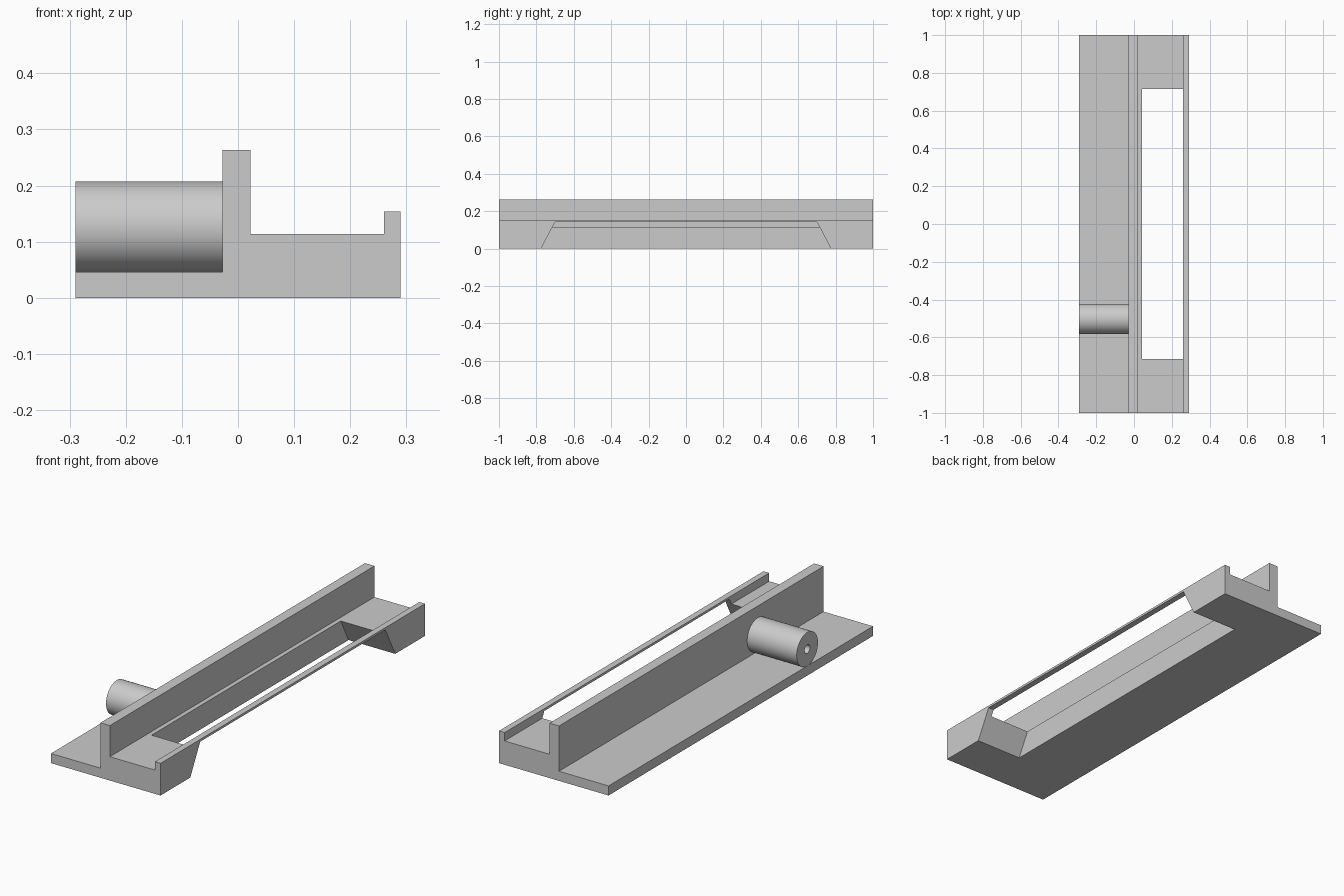
import bpy
import bmesh
import math
from mathutils import Matrix, Vector

cube = bpy.data.objects.get("Cube")
if cube:
    bpy.data.objects.remove(cube, do_unlink=True)

grey = bpy.data.materials.new("light_grey")
grey.use_nodes = True
colour = (0.6, 0.6, 0.6, 1)
grey.diffuse_color = colour
grey.node_tree.nodes["Principled BSDF"].inputs["Base Color"].default_value = colour


def finish(name, bm):
    bmesh.ops.recalc_face_normals(bm, faces=bm.faces)
    mesh = bpy.data.meshes.new(name)
    bm.to_mesh(mesh)
    bm.free()
    mesh.materials.append(grey)
    obj = bpy.data.objects.new(name, mesh)
    bpy.context.collection.objects.link(obj)
    return obj


def prism(name, points, along):
    """Extrude a closed outline along a vector."""
    bm = bmesh.new()
    face = bm.faces.new([bm.verts.new(p) for p in points])
    new = bmesh.ops.extrude_face_region(bm, geom=[face])["geom"]
    verts = [v for v in new if isinstance(v, bmesh.types.BMVert)]
    bmesh.ops.translate(bm, verts=verts, vec=Vector(along))
    return finish(name, bm)


def rod(name, radius, x0, x1, sides):
    """Cylinder along x, on the barrel's axis."""
    bm = bmesh.new()
    place = Matrix.Translation(((x0 + x1) / 2, -0.503, 0.1265))
    bmesh.ops.create_cone(bm, cap_ends=True, segments=sides, radius1=radius,
                          radius2=radius, depth=x1 - x0,
                          matrix=place @ Matrix.Rotation(math.pi / 2, 4, "Y"))
    return finish(name, bm)


def cut(obj, cutter):
    mod = obj.modifiers.new("cut", "BOOLEAN")
    mod.operation = "DIFFERENCE"
    mod.solver = "EXACT"
    mod.object = cutter
    bpy.context.view_layer.objects.active = obj
    bpy.ops.object.modifier_apply(modifier=mod.name)
    bpy.data.objects.remove(cutter, do_unlink=True)


# Rail body: thin shelf, upright wall, raised deck and outer lip
section = [(-0.29, 0), (0.29, 0), (0.29, 0.154), (0.26, 0.154), (0.26, 0.114),
           (0.022, 0.114), (0.022, 0.263), (-0.028, 0.263),
           (-0.028, 0.046), (-0.29, 0.046)]
body = prism("rail_body", [(x, -1, z) for x, z in section], (0, 2, 0))

# Sloped opening through the deck, leaving a slim bar of the lip
opening = [(-0.78, -0.01), (0.78, -0.01), (0.7, 0.143), (-0.7, 0.143)]
cut(body, prism("opening_cutter", [(0.043, y, z) for y, z in opening], (0.4, 0, 0)))

# Barrel on the shelf, with a narrow bore in its outer end
barrel = rod("barrel", 0.0805, -0.29, -0.028, 64)
cut(barrel, rod("bore_cutter", 0.02, -0.32, -0.035, 32))

bpy.ops.object.select_all(action="DESELECT")
barrel.select_set(True)
bpy.context.view_layer.objects.active = barrel
bpy.ops.object.shade_smooth_by_angle(angle=math.radians(30))
